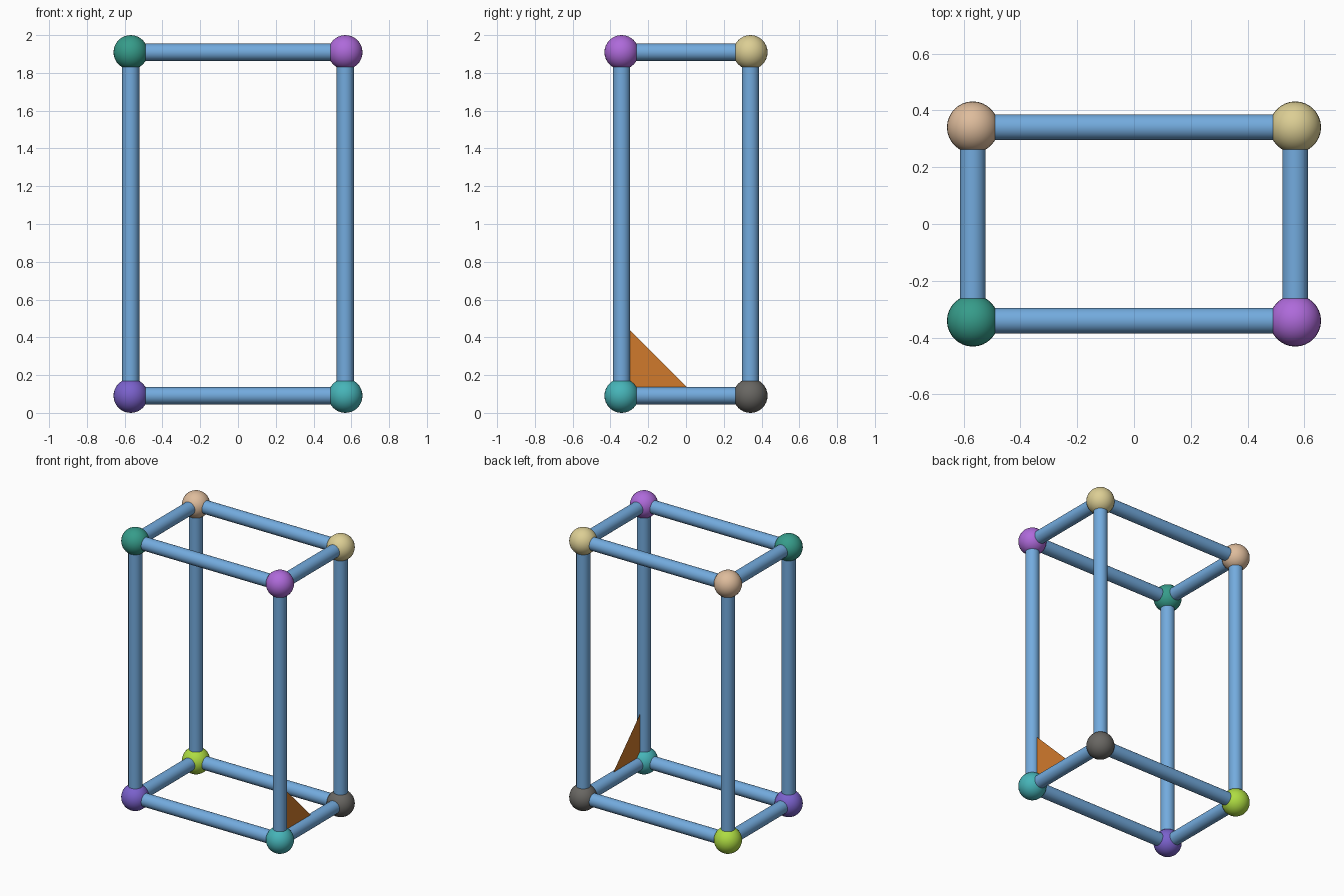
import bpy
import bmesh
import math
from mathutils import Vector

cube = bpy.data.objects.get("Cube")
if cube:
    bpy.data.objects.remove(cube, do_unlink=True)

UNIT = 2 / 8.8                     # frame is 5 x 3 x 8 units between ball centres
BALL, ROD = 0.4 * UNIT, 0.2 * UNIT
HX, HY = 2.5 * UNIT, 1.5 * UNIT
LOW, HIGH = BALL, BALL + 8 * UNIT


def material(name, r, g, b):
    """Flat material from display colour values in 0-255."""
    def linear(c):
        c /= 255
        return c / 12.92 if c <= 0.04045 else ((c + 0.055) / 1.055) ** 2.4
    colour = (linear(r), linear(g), linear(b), 1)
    mat = bpy.data.materials.new(name)
    mat.use_nodes = True
    mat.diffuse_color = colour
    mat.node_tree.nodes["Principled BSDF"].inputs["Base Color"].default_value = colour
    return mat


def finish(name, mat):
    obj = bpy.context.object
    obj.name = name
    obj.data.materials.append(mat)
    bpy.ops.object.shade_smooth_by_angle(angle=math.radians(40))


def ball(name, centre, mat):
    bpy.ops.mesh.primitive_uv_sphere_add(segments=32, ring_count=16, radius=BALL, location=centre)
    finish(name, mat)


def rod(name, start, end, mat):
    a, b = Vector(start), Vector(end)
    bpy.ops.mesh.primitive_cylinder_add(vertices=32, radius=ROD, depth=(b - a).length,
                                        location=(a + b) / 2)
    bpy.context.object.rotation_euler = (b - a).to_track_quat("Z", "Y").to_euler()
    finish(name, mat)


# Corner balls, each with its own colour
corners = {
    "lower_front_right": (-HX, -HY, LOW, material("indigo", 122, 97, 204)),
    "lower_front_left": (HX, -HY, LOW, material("turquoise", 70, 180, 184)),
    "lower_back_right": (-HX, HY, LOW, material("lime", 174, 220, 66)),
    "lower_back_left": (HX, HY, LOW, material("dark grey", 104, 102, 98)),
    "upper_front_right": (-HX, -HY, HIGH, material("sea green", 54, 156, 138)),
    "upper_front_left": (HX, -HY, HIGH, material("purple", 174, 106, 218)),
    "upper_back_right": (-HX, HY, HIGH, material("peach", 222, 188, 156)),
    "upper_back_left": (HX, HY, HIGH, material("khaki", 220, 206, 148)),
}
for place, (x, y, z, mat) in corners.items():
    ball(place + "_ball", (x, y, z), mat)

# Rods along the twelve edges
blue = material("sky blue", 115, 171, 222)
for level, z in (("lower", LOW), ("upper", HIGH)):
    for side, y in (("front", -HY), ("back", HY)):
        rod(f"{level}_{side}_rod", (-HX, y, z), (HX, y, z), blue)
    for side, x in (("right", -HX), ("left", HX)):
        rod(f"{level}_{side}_rod", (x, -HY, z), (x, HY, z), blue)
for depth, y in (("front", -HY), ("back", HY)):
    for side, x in (("right", -HX), ("left", HX)):
        rod(f"{depth}_{side}_post", (x, y, LOW), (x, y, HIGH), blue)

# Thin triangular gusset in the lower front left corner
bm = bmesh.new()
inner, reach = 0.2 * UNIT, 1.52 * UNIT
points = [(inner, inner), (reach, inner), (inner, reach)]
bm.faces.new([bm.verts.new((HX, -HY + y, LOW + z)) for y, z in points])
mesh = bpy.data.meshes.new("corner_gusset")
bm.to_mesh(mesh)
bm.free()
gusset = bpy.data.objects.new("corner_gusset", mesh)
mesh.materials.append(material("orange", 208, 122, 44))
bpy.context.collection.objects.link(gusset)
